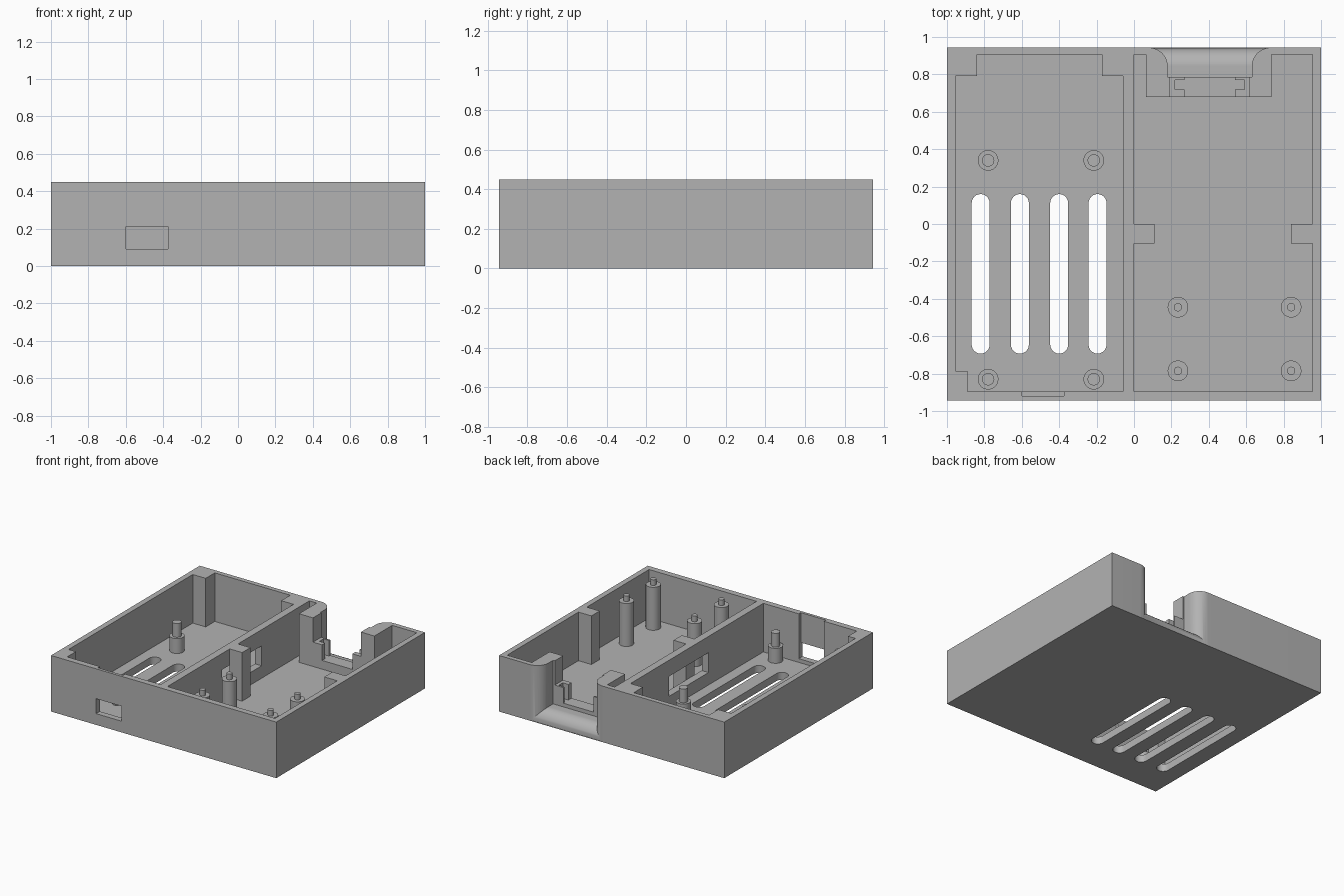
import bpy
import bmesh
from math import cos, sin, pi, radians
from mathutils import Vector

cube = bpy.data.objects.get("Cube")
if cube:
    bpy.data.objects.remove(cube, do_unlink=True)

grey = bpy.data.materials.new("plain grey plastic")
grey.use_nodes = True
COLOR = (0.45, 0.45, 0.45, 1)
grey.diffuse_color = COLOR
grey.node_tree.nodes["Principled BSDF"].inputs["Base Color"].default_value = COLOR

HEIGHT, FLOOR, OVER = 0.45, 0.06, 0.6


def prism(name, points, low, high, axis="z"):
    """Extrude an xy outline along z, or a yz outline along x."""
    bm = bmesh.new()
    place = (lambda p: (p[0], p[1], low)) if axis == "z" else (lambda p: (low, p[0], p[1]))
    step = Vector((0, 0, high - low)) if axis == "z" else Vector((high - low, 0, 0))
    face = bm.faces.new([bm.verts.new(place(p)) for p in points])
    grown = bmesh.ops.extrude_face_region(bm, geom=[face])
    moved = [v for v in grown["geom"] if isinstance(v, bmesh.types.BMVert)]
    bmesh.ops.translate(bm, vec=step, verts=moved)
    bmesh.ops.recalc_face_normals(bm, faces=bm.faces)
    mesh = bpy.data.meshes.new(name)
    bm.to_mesh(mesh)
    bm.free()
    mesh.materials.append(grey)
    obj = bpy.data.objects.new(name, mesh)
    bpy.context.collection.objects.link(obj)
    return obj


def rect(x0, x1, y0, y1):
    return [(x0, y0), (x1, y0), (x1, y1), (x0, y1)]


def arc(cx, cy, r, start, end, n=12):
    return [(cx + r * cos(radians(start + (end - start) * i / n)),
             cy + r * sin(radians(start + (end - start) * i / n))) for i in range(n + 1)]


def activate(obj):
    bpy.ops.object.select_all(action="DESELECT")
    obj.select_set(True)
    bpy.context.view_layer.objects.active = obj


def cut(target, cutter):
    cutter.hide_render = True
    mod = target.modifiers.new("cut", "BOOLEAN")
    mod.operation, mod.solver, mod.object = "DIFFERENCE", "EXACT", cutter
    activate(target)
    bpy.ops.object.modifier_apply(modifier=mod.name)
    bpy.data.objects.remove(cutter, do_unlink=True)


def smooth(obj):
    activate(obj)
    bpy.ops.object.shade_smooth_by_angle(angle=radians(30))


# Tray body
body = prism("tray_body", rect(-1, 1, -0.943, 0.943), 0, HEIGHT)

# Two chambers, whose outlines leave the corner pillars and ribs standing
left_room = [(-0.955, 0.79), (-0.84, 0.79), (-0.84, 0.905), (-0.17, 0.905), (-0.17, 0.79),
             (-0.06, 0.79), (-0.06, -0.895), (-0.89, -0.895), (-0.89, -0.785), (-0.955, -0.785)]
right_room = [(0, 0.905), (0.065, 0.905), (0.065, 0.68), (0.735, 0.68), (0.735, 0.905),
              (0.955, 0.905), (0.955, 0), (0.84, 0), (0.84, -0.105), (0.955, -0.105),
              (0.955, -0.895), (0, -0.895), (0, -0.105), (0.11, -0.105), (0.11, 0), (0, 0)]
for room in (left_room, right_room):
    cut(body, prism("room_cutter", room, FLOOR, OVER))

# Floor vents
for x in (-0.82, -0.61, -0.40, -0.195):
    slot = arc(x, 0.112, 0.048, 0, 180) + arc(x, -0.645, 0.048, 180, 360)
    cut(body, prism("vent_cutter", slot, -0.1, 0.2))

# Front port with its inner channel, and the window in the dividing wall
cut(body, prism("port_cutter", rect(-0.6, -0.375, -1.1, -0.85), 0.09, 0.21))
cut(body, prism("channel_cutter", rect(-0.6, -0.375, -0.92, -0.85), 0.09, OVER))
cut(body, prism("window_cutter", rect(-0.1, 0.0, -0.2, 0.3), 0.16, 0.32))

# Back opening: flared mouth over a rounded lip
mouth = ([(0.18, 0.785)] + arc(0.08, 0.843, 0.1, 0, 90) + [(0.08, 1.1), (0.73, 1.1)]
         + arc(0.73, 0.843, 0.1, 90, 180) + [(0.63, 0.785)])
mouth_cutter = prism("mouth_cutter", mouth, -0.1, OVER)
lip = [(0.7, -0.2), (0.7, 0.1)] + arc(0.843, 0.003, 0.097, 90, 0) + [(1.2, 0.003), (1.2, -0.2)]
cut(mouth_cutter, prism("lip_shape", lip, -0.1, 0.9, "x"))
cut(body, mouth_cutter)

# Raised sill with a pair of low grooved brackets
groove = [(0.27, 0.67), (0.27, 0.72), (0.22, 0.72), (0.22, 0.77), (0.27, 0.77), (0.27, 0.8)]
mirrored = [(0.81 - x, y) for x, y in reversed(groove)]
cut(body, prism("groove_cutter", groove + mirrored, 0.13, 0.3))
cut(body, prism("neck_cutter", rect(0.19, 0.615, 0.67, 0.8), 0.255, OVER))
smooth(body)


# Mounting posts, each a stepped round: tube below, locating pin above
def post(name, x, y, tube_top, pin_radius, pin_top):
    for part, r, low, high in (("tube", 0.055, FLOOR - 0.01, tube_top),
                               ("pin", pin_radius, tube_top - 0.01, pin_top)):
        ring = arc(x, y, r, 0, 360, 32)[:-1]
        smooth(prism(name + "_" + part, ring, low, high))


for x in (-0.78, -0.215):
    for y in (0.34, -0.83):
        post("short_post", x, y, 0.18, 0.033, 0.29)
for x in (0.235, 0.84):
    for y in (-0.445, -0.785):
        post("tall_post", x, y, 0.405, 0.022, HEIGHT)
